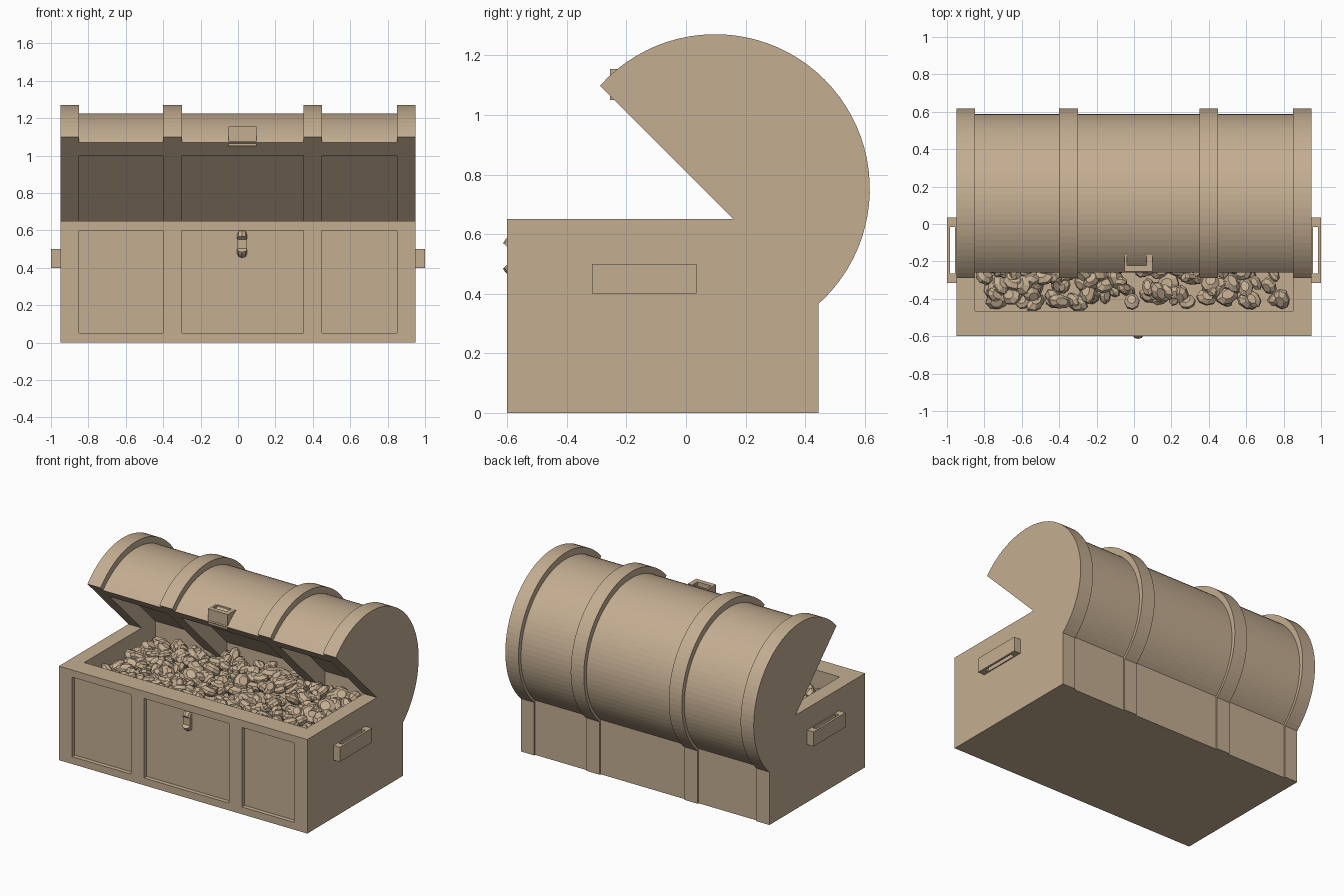
import bpy, bmesh, math, random
from mathutils import Matrix, Vector, Euler

if "Cube" in bpy.data.objects:
    bpy.data.objects.remove(bpy.data.objects["Cube"])

random.seed(7)
PANELS = [(-0.85, -0.40), (-0.30, 0.35), (0.45, 0.85)]
wood = bpy.data.materials.new("tan")
wood.diffuse_color = (0.55, 0.42, 0.285, 1)
wood.use_nodes = True
wood.node_tree.nodes["Principled BSDF"].inputs["Base Color"].default_value = wood.diffuse_color


def add_box(bm, x0, x1, y0, y1, z0, z1):
    m = Matrix.Translation(((x0 + x1) / 2, (y0 + y1) / 2, (z0 + z1) / 2)) @ \
        Matrix.Diagonal((x1 - x0, y1 - y0, z1 - z0, 1))
    bmesh.ops.create_cube(bm, size=1, matrix=m)


def finish(bm, name):
    bmesh.ops.recalc_face_normals(bm, faces=bm.faces)
    me = bpy.data.meshes.new(name)
    bm.to_mesh(me)
    bm.free()
    me.materials.append(wood)
    ob = bpy.data.objects.new(name, me)
    bpy.context.collection.objects.link(ob)
    return ob


def boxes(name, *dims):
    bm = bmesh.new()
    for d in dims:
        add_box(bm, *d)
    return finish(bm, name)


def cut(ob, cutter):
    mod = ob.modifiers.new("cut", 'BOOLEAN')
    mod.operation = 'DIFFERENCE'
    mod.solver = 'EXACT'
    mod.object = cutter
    bpy.context.view_layer.objects.active = ob
    bpy.ops.object.modifier_apply(modifier=mod.name)
    bpy.data.objects.remove(cutter)


# Chest body: box with a shallow tray and recessed panels front and back
body = boxes("chest_body", (-0.95, 0.95, -0.60, 0.445, 0, 0.65))
cuts = [(-0.85, 0.85, -0.465, 0.31, 0.5, 0.8)]
for a, b in PANELS:
    cuts.append((a, b, -0.7, -0.57, 0.05, 0.60))
    cuts.append((a, b, 0.435, 0.6, -0.1, 0.55))
cut(body, boxes("cutter", *cuts))


# Lid: opened 45 degrees, lofted through band and panel profiles
def lid_profile(cy, cz, r, depth):
    c = Vector((cy, cz))
    dist = (cy + cz - 0.81) / math.sqrt(2)      # centre above the rim plane
    extra = math.asin(dist / r)
    start, end = math.radians(-45) - extra, math.radians(135) + extra
    n = 44
    pts = [c + r * Vector((math.cos(t), math.sin(t)))
           for t in (start + (end - start) * i / n for i in range(n + 1))]
    inward = Vector((1, 1)).normalized() * depth
    top, low = Vector((-0.19, 1.0)), Vector((0.345, 0.465))
    return pts + [top, top + inward, low + inward, low]


band = lid_profile(0.098, 0.752, 0.519, 0)
panel = lid_profile(0.098, 0.735, 0.491, 0.10)
stations = [(-0.95, band)]
for a, b in PANELS:
    stations += [(a, band), (a, panel), (b, panel), (b, band)]
stations.append((0.95, band))
bm = bmesh.new()
rings = [[bm.verts.new((x, p.x, p.y)) for p in prof] for x, prof in stations]
for r0, r1 in zip(rings, rings[1:]):
    for i in range(len(r0)):
        j = (i + 1) % len(r0)
        bm.faces.new((r0[i], r0[j], r1[j], r1[i]))
bm.faces.new(rings[0])
bm.faces.new(rings[-1])
bmesh.ops.remove_doubles(bm, verts=bm.verts, dist=0.0003)
finish(bm, "lid")

# Side handles: a slotted block on a thin back plate
for s, name in ((1, "handle_right"), (-1, "handle_left")):
    h = boxes(name, sorted((s * 0.94, s * 1.0)) + [-0.315, 0.035, 0.40, 0.50])
    cut(h, boxes("cutter", sorted((s * 0.957, s * 0.985)) + [-0.265, -0.015, 0.3, 0.6]))

# Lid clasp: a socket standing out from the lid edge
clasp = boxes("lid_clasp", (-0.05, 0.10, -0.255, -0.165, 1.05, 1.155))
cut(clasp, boxes("cutter", (-0.037, 0.068, -0.222, -0.172, 1.08, 1.2)))

# Lock ring on the front, open at its foremost point, around a flat core
bm = bmesh.new()
N, M = 24, 8
start = math.radians(35)
ring = []
for i in range(N + 1):
    t = start + (2 * math.pi - 2 * start) * i / N
    row = []
    for k in range(M):
        u = 2 * math.pi * k / M
        rad = 0.05 + 0.025 * math.cos(u)
        row.append(bm.verts.new((0.022 + 0.027 * math.sin(u),
                                 -0.568 - 0.75 * rad * math.cos(t),
                                 0.527 + rad * math.sin(t))))
    ring.append(row)
for r0, r1 in zip(ring, ring[1:]):
    for k in range(M):
        bm.faces.new((r0[k], r0[(k + 1) % M], r1[(k + 1) % M], r1[k]))
bm.faces.new(ring[0])
bm.faces.new(ring[-1])
add_box(bm, -0.004, 0.048, -0.595, -0.56, 0.49, 0.565)
finish(bm, "lock_ring")

# Treasure: tumbled faceted nuggets filling the tray
bm = bmesh.new()
for _ in range(370):
    x, y = random.uniform(-0.80, 0.80), random.uniform(-0.425, 0.27)
    mound = 0.025 * (1 - (x / 0.85) ** 2) + 0.03 * (y + 0.41)
    z = 0.505 + mound + random.uniform(0, 0.035)
    tilt = Euler((random.uniform(-0.7, 0.7), random.uniform(-0.7, 0.7),
                  random.uniform(0, 6.28))).to_matrix().to_4x4()
    k = random.uniform(0.8, 1.2)
    m = Matrix.Translation((x, y, z)) @ tilt @ \
        Matrix.Diagonal((k, k * random.uniform(0.55, 0.9), k, 1))
    rows = []
    for r, h in ((0.03, -0.028), (0.055, -0.009), (0.055, 0.009), (0.03, 0.028)):
        rows.append([bm.verts.new(m @ Vector((r * math.cos(a * math.pi / 4),
                                              r * math.sin(a * math.pi / 4), h)))
                     for a in range(8)])
    for r0, r1 in zip(rows, rows[1:]):
        for i in range(8):
            bm.faces.new((r0[i], r0[(i + 1) % 8], r1[(i + 1) % 8], r1[i]))
    bm.faces.new(rows[0][::-1])
    bm.faces.new(rows[-1])
finish(bm, "treasure_nuggets")
